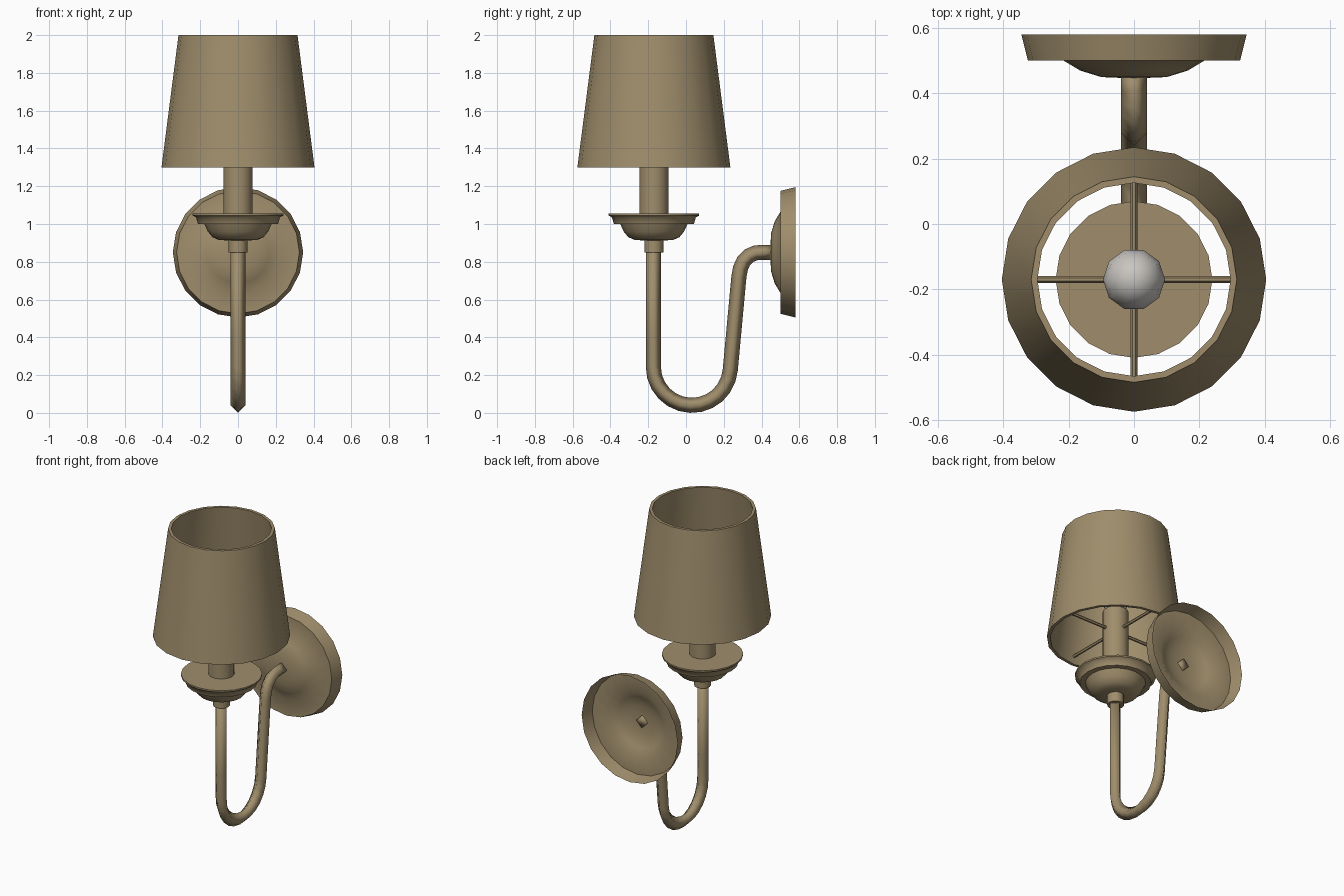
import bpy, bmesh, math
from mathutils import Matrix, Vector

if "Cube" in bpy.data.objects:
    bpy.data.objects.remove(bpy.data.objects["Cube"])


def material(name, rgb):
    m = bpy.data.materials.new(name)
    m.diffuse_color = (*rgb, 1)
    m.use_nodes = True
    m.node_tree.nodes["Principled BSDF"].inputs["Base Color"].default_value = m.diffuse_color
    return m


BRASS = material("antique_tan", (0.35, 0.27, 0.15))
GLASS = material("bulb_grey", (0.58, 0.56, 0.53))
AXIS_Y = -0.17   # lamp axis


def finish(name, bm, mat, angle=50, fix_normals=True):
    if fix_normals:
        bmesh.ops.recalc_face_normals(bm, faces=bm.faces[:])
    me = bpy.data.meshes.new(name)
    bm.to_mesh(me)
    bm.free()
    me.materials.append(mat)
    ob = bpy.data.objects.new(name, me)
    bpy.context.collection.objects.link(ob)
    bpy.ops.object.select_all(action='DESELECT')
    ob.select_set(True)
    bpy.context.view_layer.objects.active = ob
    bpy.ops.object.shade_smooth_by_angle(angle=math.radians(angle))
    return ob


def lathe(name, profile, mat, matrix, sides=20, closed=False, caps=(False, False), angle=50):
    """Turn a (radius, height) profile about local z."""
    bm = bmesh.new()
    rings = []
    for r, h in profile:
        rings.append([bm.verts.new((r * math.cos(2 * math.pi * i / sides),
                                    r * math.sin(2 * math.pi * i / sides), h))
                      for i in range(sides)])
    pairs = list(zip(rings, rings[1:]))
    if closed:
        pairs.append((rings[-1], rings[0]))
    for a, b in pairs:
        for i in range(sides):
            j = (i + 1) % sides
            bm.faces.new((a[i], a[j], b[j], b[i]))
    if caps[0]:
        bm.faces.new(rings[0][::-1])
    if caps[1]:
        bm.faces.new(rings[-1])
    bm.transform(matrix)
    return finish(name, bm, mat, angle)


lamp = Matrix.Translation((0, AXIS_Y, 0))

# tapered open shade with wall thickness
lathe("shade", [(0.405, 1.30), (0.315, 2.0), (0.296, 2.0), (0.386, 1.30)],
      BRASS, lamp, closed=True)

# candle tube
lathe("candle_tube", [(0.077, 1.04), (0.077, 1.48)], BRASS, lamp, sides=16, caps=(True, True))

# bulb
lathe("bulb", [(0.04, 1.47), (0.065, 1.51), (0.09, 1.56), (0.095, 1.60), (0.085, 1.65),
               (0.055, 1.69), (0.02, 1.705)], GLASS, lamp, sides=10,
      caps=(True, True), angle=70)

# drip dish with rounded bowl below
lathe("drip_dish", [(0.05, 0.913), (0.10, 0.915), (0.135, 0.93), (0.16, 0.96), (0.178, 1.0),
                    (0.212, 1.0), (0.222, 1.035), (0.24, 1.045), (0.24, 1.055)],
      BRASS, lamp, caps=(True, True))

# collar under the dish
lathe("collar", [(0.05, 0.85), (0.05, 0.92)], BRASS, lamp, sides=12, caps=(True, True))

# four spokes holding the shade
bm = bmesh.new()
for k in range(4):
    turn = Matrix.Rotation(k * math.pi / 2, 4, 'Z')
    place = lamp @ turn @ Matrix.Translation((0.225, 0, 1.35)) @ Matrix.Rotation(math.pi / 2, 4, 'Y')
    bmesh.ops.create_cone(bm, cap_ends=True, segments=6, radius1=0.01, radius2=0.01,
                          depth=0.32, matrix=place)
finish("shade_spokes", bm, BRASS)

# wall plate: shallow hollow dish, open at the back
wall = Matrix.Translation((0, 0, 0.85)) @ Matrix.Rotation(-math.pi / 2, 4, 'X')
lathe("wall_plate", [(0.345, 0.58), (0.325, 0.50), (0.215, 0.50), (0.165, 0.47),
                     (0.10, 0.45), (0.03, 0.447)], BRASS, wall, caps=(False, True), angle=60)

# swan-neck arm: diamond section swept along a path in the y-z plane
path = [(-0.173, 0.90), (-0.173, 0.40)]
for i in range(13):
    a = math.pi + (math.pi - 0.08) * i / 12
    path.append((0.031 + 0.204 * math.cos(a), 0.244 + 0.204 * math.sin(a)))
path += [(0.28, 0.72), (0.288, 0.765), (0.305, 0.803), (0.333, 0.832), (0.368, 0.847),
         (0.41, 0.85), (0.455, 0.85)]
pts = [Vector(p) for p in path]
bm = bmesh.new()
rings = []
for i, p in enumerate(pts):
    t = (pts[min(i + 1, len(pts) - 1)] - pts[max(i - 1, 0)]).normalized()
    n = Vector((-t.y, t.x)) * 0.04
    rings.append([bm.verts.new(c) for c in ((0.04, p.x, p.y), (0, p.x + n.x, p.y + n.y),
                                            (-0.04, p.x, p.y), (0, p.x - n.x, p.y - n.y))])
for a, b in zip(rings, rings[1:]):
    for i in range(4):
        j = (i + 1) % 4
        bm.faces.new((a[i], a[j], b[j], b[i]))
bm.faces.new(rings[0][::-1])
bm.faces.new(rings[-1])
finish("curved_arm", bm, BRASS, angle=95)
